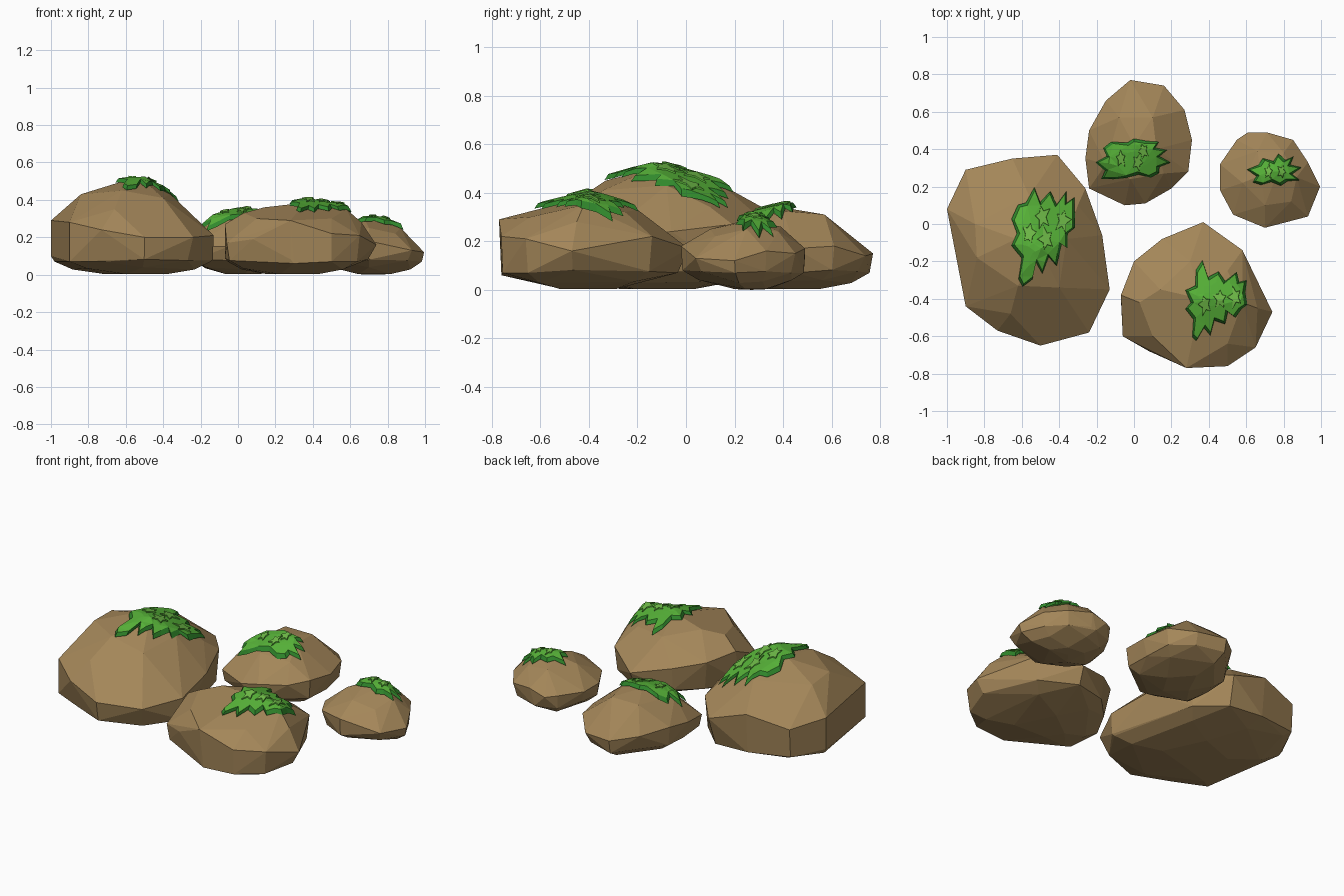
import bpy, bmesh, math, random
from mathutils import Vector
from mathutils.bvhtree import BVHTree

if "Cube" in bpy.data.objects:
    bpy.data.objects.remove(bpy.data.objects["Cube"])

random.seed(4)


def material(name, rgb):
    m = bpy.data.materials.new(name)
    m.diffuse_color = (*rgb, 1)
    m.use_nodes = True
    m.node_tree.nodes["Principled BSDF"].inputs["Base Color"].default_value = m.diffuse_color
    return m


STONE = material("stone", (0.37, 0.24, 0.10))
MOSS = material("moss", (0.095, 0.45, 0.04))
MOSS_RIM = material("moss_rim", (0.03, 0.25, 0.025))
MOSS_LIGHT = material("moss_light", (0.16, 0.5, 0.065))


def add_object(name, bm, mats):
    bmesh.ops.recalc_face_normals(bm, faces=bm.faces)
    mesh = bpy.data.meshes.new(name)
    bm.to_mesh(mesh)
    for m in mats:
        mesh.materials.append(m)
    bpy.context.collection.objects.link(bpy.data.objects.new(name, mesh))


def rock(name, outline, crown):
    """Faceted boulder: hull of a widest outline, crown points and a tapered base."""
    bm = bmesh.new()
    n = len(outline)
    c = sum((Vector(p) for p in outline), Vector()) / n
    rings = [(0.93, 0.07, 1), (0.72, 0.028, 2), (0.35, 0.003, 3)]
    for i, p in enumerate(outline):
        bm.verts.new(p)
        for s, z, step in rings:
            if i % step == 0:
                s += 0.03 * (-1) ** i
                bm.verts.new((c.x + (p[0] - c.x) * s, c.y + (p[1] - c.y) * s, z + 0.006 * (i % 3)))
    bm.verts.new((c.x, c.y, 0))
    for p in crown:
        bm.verts.new(p)
    res = bmesh.ops.convex_hull(bm, input=bm.verts)
    junk = {g for g in res["geom_interior"] + res["geom_unused"] if isinstance(g, bmesh.types.BMVert)}
    bmesh.ops.delete(bm, geom=list(junk), context='VERTS')
    bmesh.ops.dissolve_limit(bm, angle_limit=math.radians(4), verts=bm.verts, edges=bm.edges)
    add_object(name, bm, [STONE])
    tree = BVHTree.FromBMesh(bm)
    bm.free()
    return tree


def patch(name, tree, outline, lift, drop, spread, mats):
    """Jagged sheet draped over a rock, with a sloping rim."""
    bm = bmesh.new()
    c = sum((Vector((*p, 0)) for p in outline), Vector()) / len(outline)
    face = bm.faces.new([bm.verts.new((*p, 0)) for p in outline])
    bmesh.ops.triangulate(bm, faces=[face])
    for _ in range(2):
        long_edges = [e for e in bm.edges if e.calc_length() > 0.07]
        bmesh.ops.subdivide_edges(bm, edges=long_edges, cuts=1)
        bmesh.ops.triangulate(bm, faces=bm.faces)
    depth = {v: lift for v in bm.verts}
    res = bmesh.ops.extrude_edge_only(bm, edges=[e for e in bm.edges if e.is_boundary])
    for g in res["geom"]:
        if isinstance(g, bmesh.types.BMVert):
            g.co += (g.co - c).normalized() * spread
            depth[g] = lift - drop
        elif isinstance(g, bmesh.types.BMFace):
            g.material_index = 1
    for v in bm.verts:
        hit, nor, _, _ = tree.ray_cast(Vector((v.co.x, v.co.y, 2)), Vector((0, 0, -1)))
        v.co.z = (hit.z if hit else 0) + depth[v]
    add_object(name, bm, mats)
    bm.free()


def moss(name, tree, outline, tufts, size):
    patch(name, tree, outline, 0.028, 0.018, 0.016, [MOSS, MOSS_RIM])
    # lighter long star-shaped tufts on top
    for k, (x, y) in enumerate(tufts):
        a0 = math.pi / 2 + random.uniform(-.4, .4)
        star = []
        for i in range(10):
            r = size * (random.uniform(0.8, 1.3) if i % 2 == 0 else 0.5)
            a = a0 + i * math.tau / 10
            star.append((x + r * 0.7 * math.cos(a), y + r * 1.15 * math.sin(a)))
        patch(f"{name}_tuft_{k + 1}", tree, star, 0.036, 0.006, 0.002, [MOSS_LIGHT, MOSS])


# large left boulder
large = rock("large_rock",
    [(-1, .08, .29), (-.9, .29, .27), (-.65, .35, .32), (-.41, .37, .24), (-.26, .19, .27),
     (-.17, -.06, .24), (-.13, -.35, .21), (-.24, -.58, .2), (-.5, -.65, .2),
     (-.73, -.57, .24), (-.9, -.44, .28)],
    [(-.85, 0, .42), (-.84, -.18, .43), (-.63, -.08, .495), (-.5, -.14, .5), (-.36, -.08, .43),
     (-.56, .15, .43), (-.62, -.33, .45), (-.4, -.34, .41), (-.66, -.48, .35), (-.3, .1, .34),
     (-1, .08, .1), (-.9, -.44, .07), (-.9, .28, .1), (-.135, -.35, .08)])
moss("large_moss", large,
    [(-.53, .18), (-.5, .1), (-.45, .16), (-.42, .09), (-.37, .16), (-.37, .1), (-.33, .13),
     (-.33, -.02), (-.37, -.05), (-.37, -.12), (-.4, -.1), (-.42, -.21), (-.46, -.16),
     (-.49, -.25), (-.52, -.19), (-.54, -.28), (-.59, -.32), (-.61, -.28), (-.59, -.17),
     (-.64, -.11), (-.61, -.05), (-.64, .02), (-.61, .09), (-.57, .1)],
    [(-.56, -.05), (-.47, -.08), (-.38, .02), (-.49, .04)], 0.055)

# front right boulder
front = rock("front_rock",
    [(-.07, -.38, .27), (0, -.2, .25), (.15, -.08, .22), (.37, .01, .17), (.58, -.14, .22),
     (.74, -.47, .16), (.65, -.66, .21), (.5, -.76, .22), (.28, -.77, .29), (.08, -.68, .19),
     (-.06, -.6, .17)],
    [(.03, -.42, .33), (.14, -.35, .36), (.36, -.4, .385), (.58, -.42, .35), (.66, -.45, .28),
     (.3, -.2, .33), (.5, -.25, .32), (.1, -.6, .3), (.5, -.64, .3),
     (-.07, -.4, .09), (.3, -.76, .06), (.5, -.755, .07)])
moss("front_moss", front,
    [(.37, -.21), (.4, -.3), (.45, -.27), (.48, -.32), (.54, -.27), (.55, -.32), (.59, -.31),
     (.58, -.37), (.59, -.43), (.56, -.45), (.53, -.49), (.49, -.46), (.48, -.52), (.43, -.5),
     (.41, -.58), (.38, -.54), (.34, -.61), (.32, -.59), (.33, -.5), (.29, -.45), (.32, -.42),
     (.29, -.36), (.34, -.34), (.34, -.26)],
    [(.38, -.43), (.46, -.4), (.54, -.39)], 0.048)

# back boulder
back = rock("back_rock",
    [(-.02, .77, .15), (.16, .74, .14), (.27, .61, .18), (.31, .45, .17), (.29, .28, .19),
     (.2, .19, .17), (.06, .11, .17), (-.05, .1, .15), (-.24, .19, .15), (-.26, .35, .17),
     (-.24, .5, .19), (-.15, .66, .17)],
    [(-.15, .32, .29), (-.08, .57, .31), (.1, .57, .31), (0, .42, .335), (.12, .4, .325),
     (.16, .27, .27), (-.02, .24, .29)])
moss("back_moss", back,
    [(-.19, .33), (-.13, .36), (-.15, .4), (-.11, .43), (-.03, .42), (0, .44), (.06, .43),
     (.12, .43), (.1, .4), (.16, .39), (.12, .36), (.18, .33), (.12, .31), (.12, .28),
     (.08, .26), (.02, .28), (-.04, .26), (-.1, .25), (-.16, .25), (-.14, .29)],
    [(-.07, .35), (.02, .33), (.05, .39)], 0.04)

# small right boulder
small = rock("small_rock",
    [(.995, .2, .12), (.93, .04, .13), (.7, -.02, .18), (.53, .05, .16), (.46, .18, .15),
     (.46, .32, .15), (.55, .45, .15), (.61, .49, .14), (.71, .49, .17), (.85, .45, .15),
     (.93, .33, .16)],
    [(.87, .25, .25), (.7, .1, .25), (.58, .22, .25), (.68, .26, .29), (.77, .28, .285),
     (.66, .39, .26), (.8, .38, .24), (.84, .12, .22), (.7, -.015, .08), (.68, .485, .07)])
moss("small_moss", small,
    [(.62, .29), (.68, .31), (.7, .34), (.75, .32), (.77, .36), (.8, .33), (.84, .35),
     (.82, .31), (.88, .3), (.83, .27), (.87, .24), (.81, .24), (.78, .22), (.74, .24),
     (.69, .22), (.65, .23), (.67, .26)],
    [(.72, .28), (.79, .28)], 0.033)
